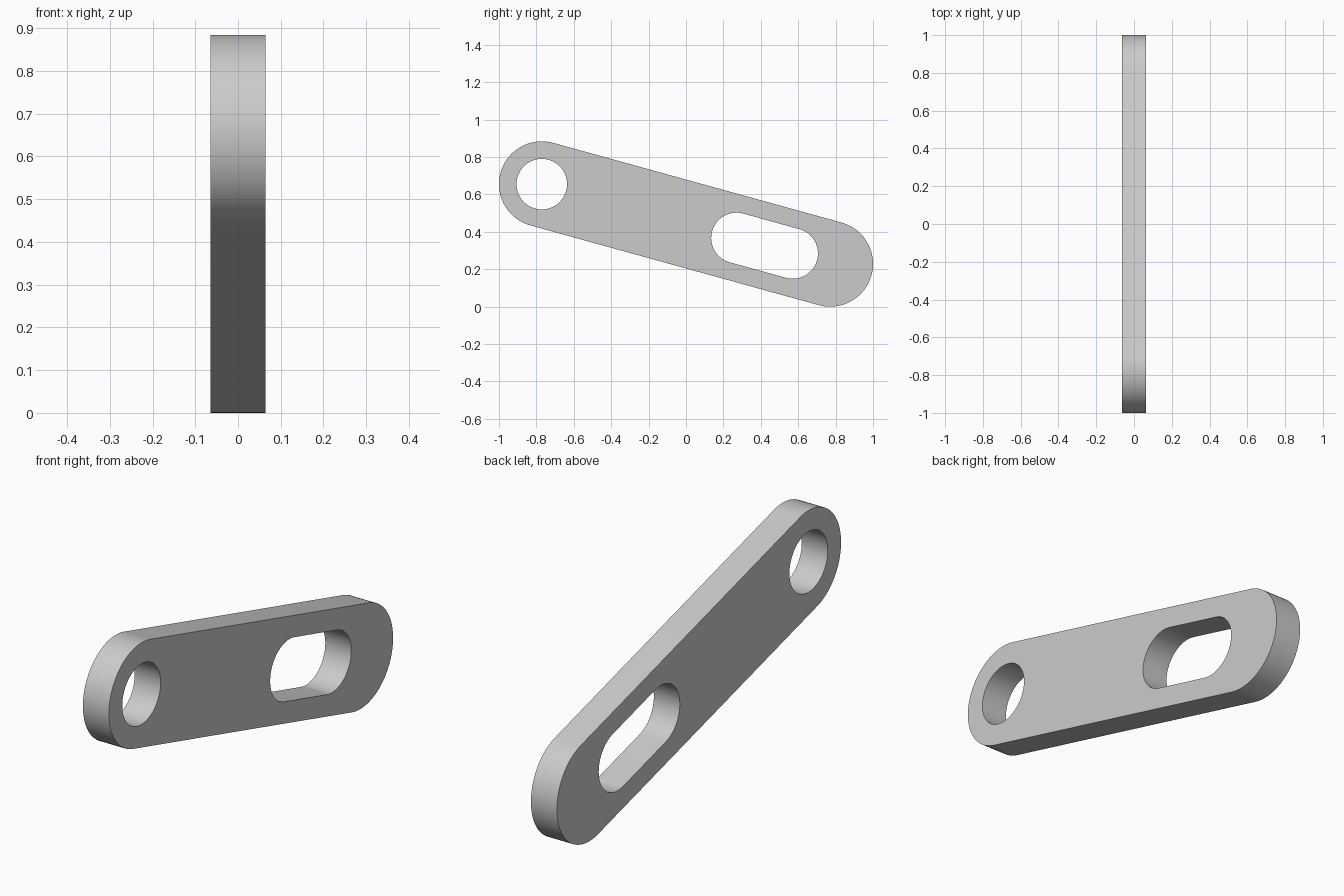
import bpy, bmesh, math
from mathutils import Matrix, Vector

cube = bpy.data.objects.get("Cube")
if cube:
    bpy.data.objects.remove(cube, do_unlink=True)

HALF_THICKNESS = 0.064
UPPER_PIVOT = Vector((-0.771, 0.655))
LOWER_PIVOT = Vector((0.771, 0.229))
OUTER_RADIUS = 0.229
HOLE_RADIUS = 0.135


def stadium(a, b, radius, steps=40):
    """Closed outline of two half circles joined by straight sides."""
    angle = math.atan2(b.y - a.y, b.x - a.x)
    points = []
    for centre, start in ((b, angle - math.pi / 2), (a, angle + math.pi / 2)):
        for i in range(steps + 1):
            t = start + math.pi * i / steps
            points.append(centre + radius * Vector((math.cos(t), math.sin(t))))
    return points


def circle(centre, radius, steps=80):
    return [centre + radius * Vector((math.cos(math.tau * i / steps),
                                      math.sin(math.tau * i / steps)))
            for i in range(steps)]


# Link profile: rounded bar with a round hole and a slot along its axis
slot_ends = [UPPER_PIVOT.lerp(LOWER_PIVOT, f) for f in (0.675, 0.87)]
outlines = [
    stadium(UPPER_PIVOT, LOWER_PIVOT, OUTER_RADIUS),
    circle(UPPER_PIVOT, HOLE_RADIUS),
    stadium(*slot_ends, HOLE_RADIUS),
]
curve = bpy.data.curves.new("link_profile", "CURVE")
curve.dimensions = "2D"
curve.fill_mode = "BOTH"
curve.extrude = HALF_THICKNESS
for outline in outlines:
    spline = curve.splines.new("POLY")
    spline.points.add(len(outline) - 1)
    for point, co in zip(spline.points, outline):
        point.co = (co.x, co.y, 0, 1)
    spline.use_cyclic_u = True

# Turn the profile into a welded mesh standing in the y-z plane
profile = bpy.data.objects.new("link_profile", curve)
bpy.context.collection.objects.link(profile)
depsgraph = bpy.context.evaluated_depsgraph_get()
mesh = bpy.data.meshes.new_from_object(profile.evaluated_get(depsgraph))
bpy.data.objects.remove(profile, do_unlink=True)
mesh.name = "slotted_link"
bm = bmesh.new()
bm.from_mesh(mesh)
bmesh.ops.remove_doubles(bm, verts=bm.verts, dist=0.0001)
bm.transform(Matrix(((0, 0, 1, 0), (1, 0, 0, 0), (0, 1, 0, 0), (0, 0, 0, 1))))
bmesh.ops.recalc_face_normals(bm, faces=bm.faces)
bm.to_mesh(mesh)
bm.free()

# Plain grey finish
grey = bpy.data.materials.new("light_grey")
grey.use_nodes = True
colour = (0.6, 0.6, 0.6, 1)
grey.diffuse_color = colour
grey.node_tree.nodes["Principled BSDF"].inputs["Base Color"].default_value = colour
mesh.materials.clear()
mesh.materials.append(grey)
for face in mesh.polygons:
    face.material_index = 0

link = bpy.data.objects.new("slotted_link", mesh)
bpy.context.collection.objects.link(link)
bpy.ops.object.select_all(action="DESELECT")
link.select_set(True)
bpy.context.view_layer.objects.active = link
bpy.ops.object.shade_smooth_by_angle(angle=math.radians(30))
